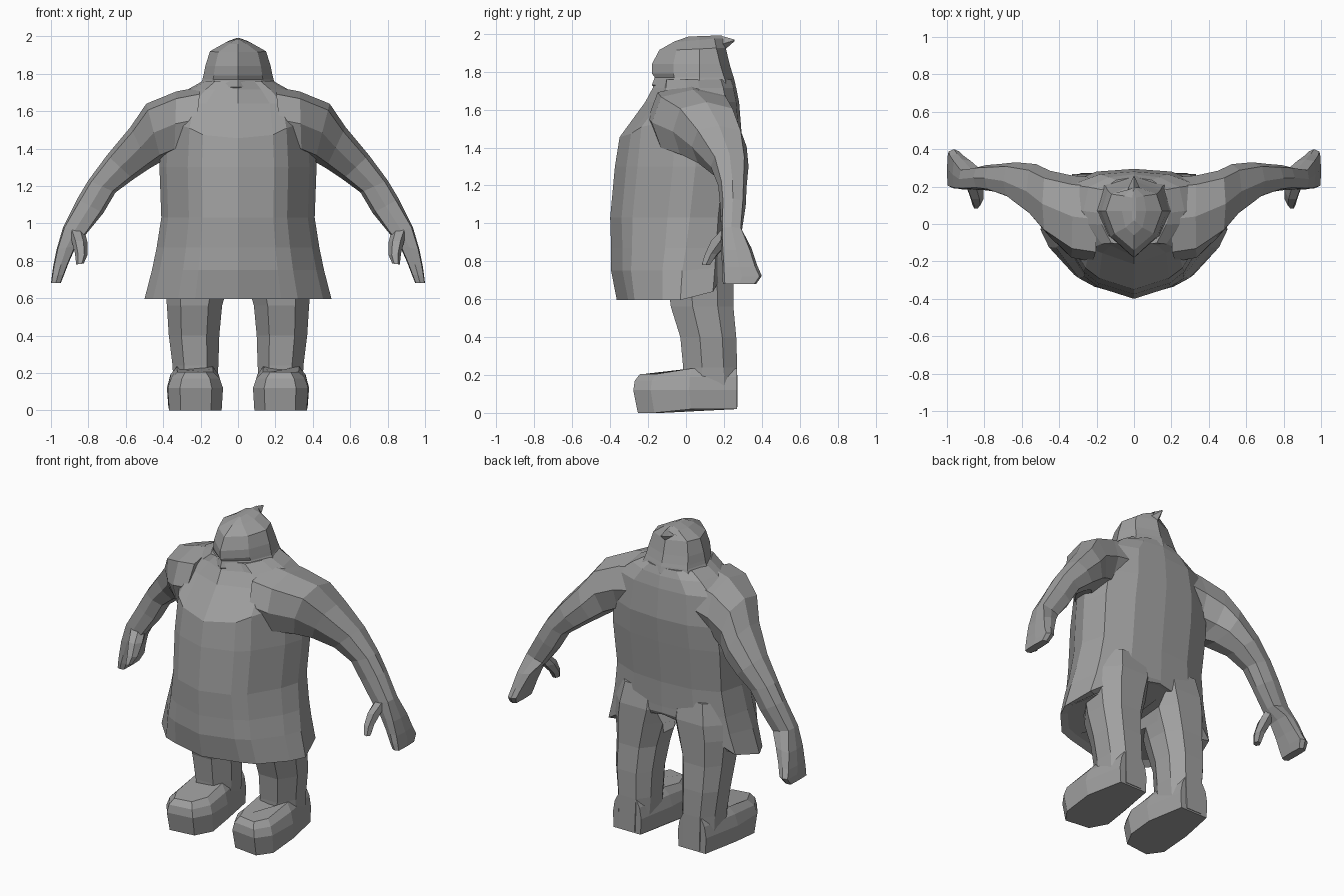
import bpy, bmesh, math

grey = bpy.data.materials.new("plain grey")
grey.diffuse_color = (0.35, 0.35, 0.35, 1)


def loft(name, rings, mirror=False):
    """Skin a list of equal-length point rings, capped at both ends."""
    bm = bmesh.new()
    rows = [[bm.verts.new(p) for p in ring] for ring in rings]
    n = len(rows[0])
    for a, b in zip(rows, rows[1:]):
        for i in range(n):
            j = (i + 1) % n
            bm.faces.new((a[i], a[j], b[j], b[i]))
    bm.faces.new(rows[0])
    bm.faces.new(rows[-1])
    bmesh.ops.recalc_face_normals(bm, faces=bm.faces)
    me = bpy.data.meshes.new(name)
    bm.to_mesh(me)
    bm.free()
    me.materials.append(grey)
    ob = bpy.data.objects.new(name, me)
    bpy.context.collection.objects.link(ob)
    if mirror:
        ob.modifiers.new("both sides", 'MIRROR').use_clip = False
    return ob


def evaluated(ob):
    deps = bpy.context.evaluated_depsgraph_get()
    deps.update()
    return bpy.data.meshes.new_from_object(ob.evaluated_get(deps))


def extent(me):
    return [f(v.co[k] for v in me.vertices) for k in range(3) for f in (min, max)]


def fuse(base, part):
    """Union a part into the base, dropping the surfaces hidden inside."""
    mod = base.modifiers.new("fuse", 'BOOLEAN')
    mod.operation, mod.solver, mod.object = 'UNION', 'EXACT', part
    me = evaluated(base)
    base.modifiers.remove(mod)
    want = [f(a, b) for a, b, f in zip(extent(evaluated(base)), extent(evaluated(part)),
                                       (min, max) * 3)]
    good = len(me.vertices) > 0 and all(
        abs(a - b) < 0.01 for a, b in zip(extent(me), want))
    if good:
        base.data = me
        bpy.data.objects.remove(part)


def symmetric(half):
    """Close a half outline (front centre to back centre) across x = 0."""
    return half + [(-x, y, z) for x, y, z in half[-2:0:-1]]


def tube_ring(xt, zt, xb, zb, y0, y1, n=8, box=1.1):
    """Boxy ring spanned by a top point, a bottom point and a depth range."""
    ring = []
    for i in range(n):
        a = 2 * math.pi * i / n
        c, s = math.cos(a), math.sin(a)
        k = box if n == 8 and i % 2 else 1.0
        ring.append(((xt + xb) / 2 + k * c * (xt - xb) / 2,
                     (y0 + y1) / 2 + k * s * (y1 - y0) / 2,
                     (zt + zb) / 2 + k * c * (zt - zb) / 2))
    return ring


# Tunic: z, half width, front y, side y, back y, lift at the back, lift at the sides
def tunic_ring(z, w, yf, ys, yb, rise=0, side=0):
    return symmetric([
        (0, yf, z),
        (0.46 * w, yf + 0.06, z + side * 0.2),
        (0.64 * w, yf * 0.72 + ys * 0.28, z + side * 0.6),
        (0.91 * w, yf * 0.28 + ys * 0.72, z + side),
        (w, ys, z + side),
        (0.90 * w, ys * 0.35 + yb * 0.65, z + rise * 0.2),
        (0.50 * w, yb - 0.015, z + rise * 0.8),
        (0, yb, z + rise)])


tunic = [
    (1.76, 0.19, -0.165, 0.06, 0.25),
    (1.715, 0.27, -0.175, 0.07, 0.265),
    (1.64, 0.37, -0.215, 0.08, 0.28),
    (1.455, 0.405, -0.35, 0.06, 0.295, 0, 0.09),
    (1.30, 0.42, -0.375, 0.05, 0.28),
    (1.03, 0.41, -0.40, 0.02, 0.25),
    (0.87, 0.435, -0.395, 0.00, 0.245),
    (0.75, 0.46, -0.395, -0.02, 0.245, 0.08),
    (0.595, 0.50, -0.365, -0.03, 0.235, 0.22)]
rings = [tunic_ring(*t) for t in tunic]
rings.append([(x * 0.9, y * 0.9, max(z, 0.62)) for x, y, z in rings[-1]])  # hem lip
body = loft("body", rings)


# Hooded head, keeled at the front
def head_ring(z, w, yf, yb, tilt=0):
    return symmetric([
        (0, yf, z),
        (0.70 * w, yf * 0.4 + 0.005, z),
        (w, 0.07, z + tilt * 0.5),
        (0.80 * w, yb - 0.05, z + tilt),
        (0, yb, z + tilt)])


head = loft("hooded_head", [head_ring(*h) for h in [
    (1.70, 0.20, -0.15, 0.26),
    (1.73, 0.21, -0.18, 0.262),
    (1.77, 0.19, -0.165, 0.252),
    (1.79, 0.185, -0.18, 0.245),
    (1.84, 0.175, -0.18, 0.23),
    (1.915, 0.15, -0.14, 0.21, 0.01),
    (1.96, 0.065, -0.06, 0.20, 0.015),
    (1.985, 0.012, 0.02, 0.19, 0.005)]])

# Small peak at the back of the hood
peak = loft("hood_peak", [
    [(-0.05, 0.14, 1.945), (0, 0.12, 1.985), (0.05, 0.14, 1.945), (0, 0.17, 1.89)],
    [(-0.025, 0.205, 1.95), (0, 0.19, 1.988), (0.025, 0.205, 1.95), (0, 0.215, 1.925)],
    [(-0.003, 0.255, 1.965), (0, 0.255, 1.97), (0.003, 0.255, 1.965), (0, 0.255, 1.96)]])

# Arms: top x z, bottom x z, depth range; the last rings form a flat mitten hand
arm_rings = [tube_ring(*a) for a in [
    (0.20, 1.73, 0.24, 1.38, -0.20, 0.25),
    (0.33, 1.705, 0.34, 1.36, -0.18, 0.26),
    (0.49, 1.64, 0.41, 1.33, -0.07, 0.285),
    (0.575, 1.515, 0.47, 1.295, 0.03, 0.32),
    (0.70, 1.365, 0.56, 1.235, 0.13, 0.33),
    (0.80, 1.23, 0.655, 1.165, 0.17, 0.32),
    (0.86, 1.13, 0.72, 1.055, 0.18, 0.315)]]
arm_rings += [tube_ring(*a, box=1.25) for a in [
    (0.935, 0.98, 0.81, 0.945, 0.185, 0.295),
    (0.97, 0.86, 0.865, 0.88, 0.185, 0.345),
    (0.988, 0.77, 0.905, 0.79, 0.19, 0.375),
    (0.995, 0.72, 0.93, 0.725, 0.19, 0.40),
    (1.00, 0.68, 0.948, 0.68, 0.195, 0.37)]]
arm = loft("arm", arm_rings, mirror=True)

# Thumbs
thumb = loft("thumb", [tube_ring(*t, n=6) for t in [
    (0.915, 0.98, 0.82, 0.96, 0.19, 0.27),
    (0.89, 0.91, 0.805, 0.90, 0.125, 0.24),
    (0.872, 0.84, 0.805, 0.83, 0.095, 0.17),
    (0.865, 0.78, 0.825, 0.785, 0.08, 0.13)]], mirror=True)


# Legs: z, x range, y range
def leg_ring(z, x0, x1, y0, y1):
    cx, cy = (x0 + x1) / 2, (y0 + y1) / 2
    hx, hy = (x1 - x0) / 2, (y1 - y0) / 2
    return [(cx + hx * u, cy + hy * v, z) for u, v in
            [(-0.5, -1), (0.5, -1), (1, -0.3), (0.95, 0.5),
             (0.5, 1), (-0.5, 1), (-0.95, 0.5), (-1, -0.3)]]


leg = loft("leg", [leg_ring(*r) for r in [
    (0.95, 0.02, 0.36, -0.08, 0.225),
    (0.82, 0.01, 0.39, -0.10, 0.25),
    (0.72, 0.04, 0.395, -0.10, 0.25),
    (0.56, 0.085, 0.38, -0.08, 0.25),
    (0.40, 0.10, 0.37, -0.03, 0.265),
    (0.24, 0.105, 0.35, -0.015, 0.27),
    (0.03, 0.12, 0.34, -0.01, 0.272)]], mirror=True)

# Boots: sole outline repeated upwards, with a rounded toe cap
sole = [(-0.10, 0.268), (-0.145, 0.02), (-0.15, -0.14), (-0.09, -0.25),
        (0.08, -0.27), (0.145, -0.18), (0.15, 0.02), (0.10, 0.268)]
boot = loft("boot", [[(0.23 + x * sx, 0.268 + (y - 0.268) * sy, z + 0.02 * rise * (y > 0))
                      for x, y in sole]
                     for z, sx, sy, rise in [
                         (0.0, 0.95, 0.97, 1),
                         (0.12, 1.0, 1.015, 0),
                         (0.17, 0.88, 1.0, 1),
                         (0.205, 0.65, 0.95, 1.5)]], mirror=True)

# Merge the parts into one continuous skin
for part in (head, peak, arm, thumb, leg, boot):
    fuse(body, part)
